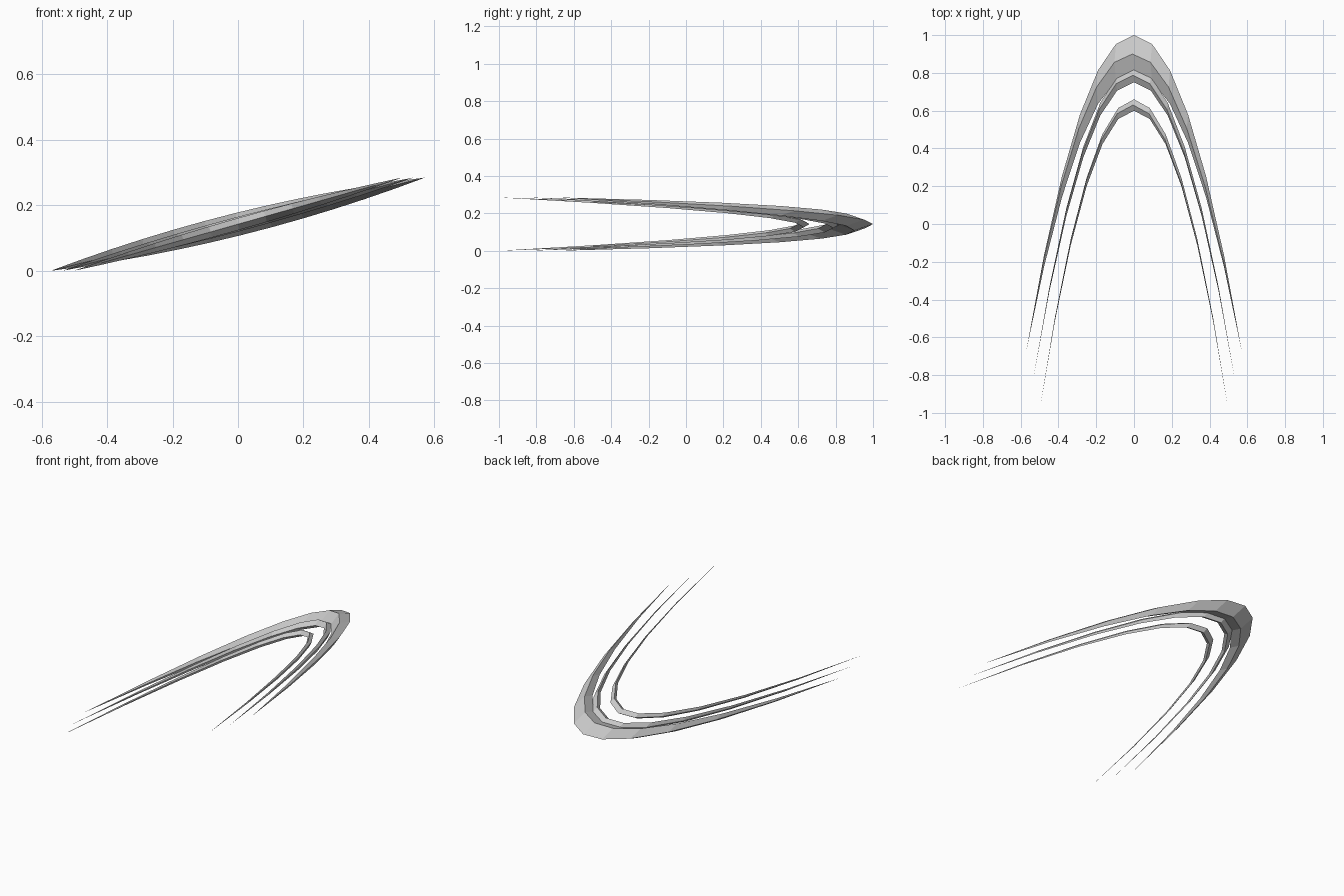
import bpy, math
from mathutils import Matrix, Vector

if "Cube" in bpy.data.objects:
    bpy.data.objects.remove(bpy.data.objects["Cube"])

SEGMENTS = 12
RISE = 0.1425  # height of each tip above or below the middle


def crescent(name, half_x, apex, tip, width, thick):
    """Tilted parabolic arc with a diamond section that tapers to a point at both tips."""
    tilt = math.atan2(RISE, half_x)
    place = Matrix.Translation((0, 0, RISE)) @ Matrix.Rotation(-tilt, 4, 'Y')
    reach = half_x / math.cos(tilt)
    verts, faces = [], []
    # diamond rings along the arc
    for i in range(1, SEGMENTS):
        t = 2 * i / SEGMENTS - 1
        k = 1 - t * t
        x, y = reach * t, apex + (tip - apex) * t * t
        w, h = width * k, thick * k
        verts += [(x, y, 0), (x, y - w / 2, h), (x, y - w, 0), (x, y - w / 2, -h)]
    # pointed tips
    start = len(verts)
    verts += [(-reach, tip, 0), (reach, tip, 0)]
    last = 4 * (SEGMENTS - 2)
    for j in range(4):
        n = (j + 1) % 4
        for a in range(0, last, 4):
            faces.append((a + j, a + 4 + j, a + 4 + n, a + n))
        faces.append((start, j, n))
        faces.append((last + j, start + 1, last + n))
    mesh = bpy.data.meshes.new(name)
    mesh.from_pydata([place @ Vector(v) for v in verts], [], faces)
    # make the normals point outward
    if mesh.polygons[0].normal.dot(Vector((0, 1, 1))) < 0:
        mesh.flip_normals()
    obj = bpy.data.objects.new(name, mesh)
    bpy.context.collection.objects.link(obj)
    return obj


# three nested slash arcs
crescent("outer_arc", 0.572, 1.0, -0.68, 0.20, 0.035)
crescent("middle_arc", 0.537, 0.825, -0.84, 0.075, 0.022)
crescent("inner_arc", 0.502, 0.66, -1.0, 0.06, 0.018)
